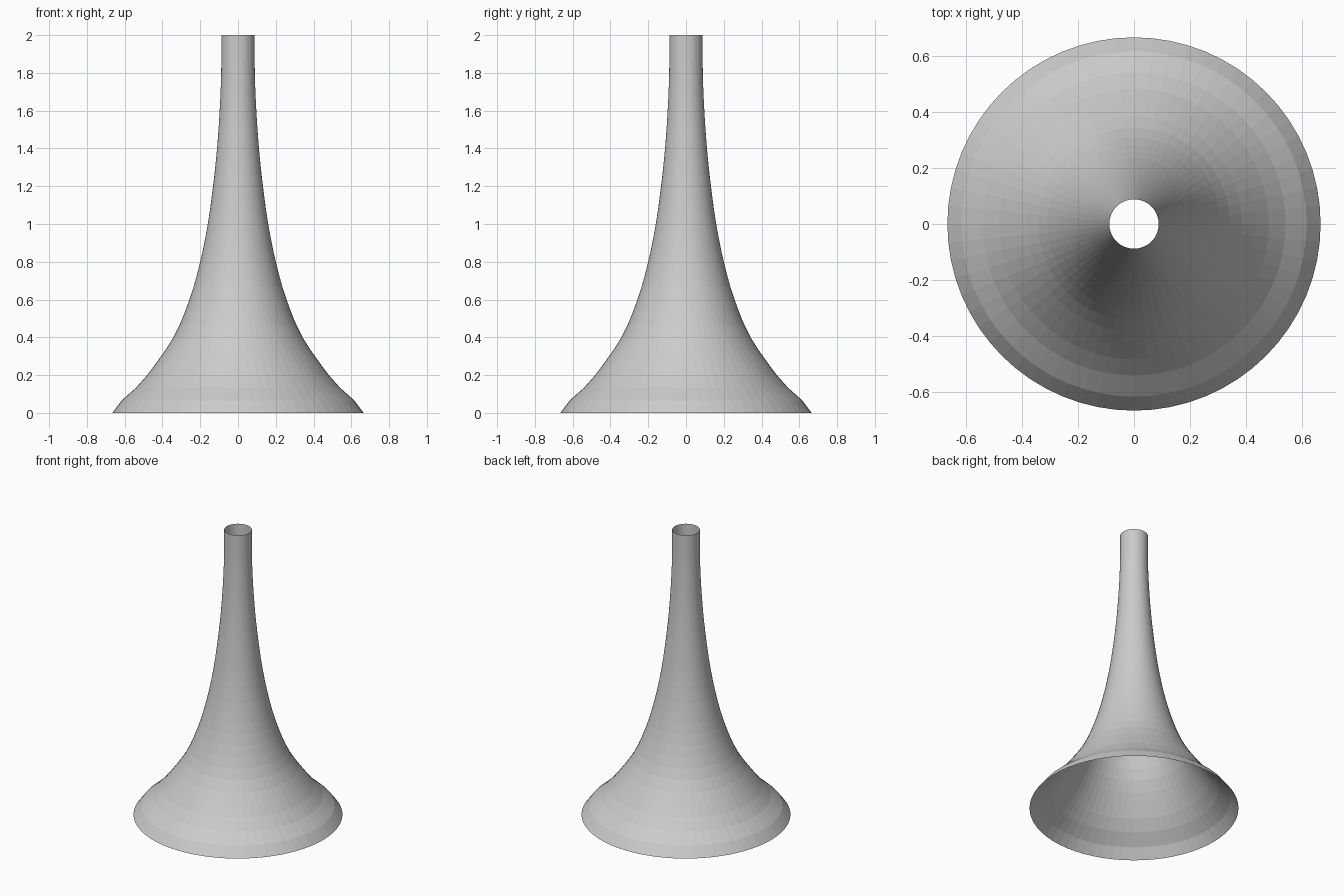
import bpy, bmesh
from math import sin, cos, pi

if "Cube" in bpy.data.objects:
    bpy.data.objects.remove(bpy.data.objects["Cube"])

SEGMENTS = 64
STEPS = 30

# Flare profile: (height, radius)
PROFILE = [(0.0667, 0.615), (0.1333, 0.54), (0.2, 0.481), (0.4, 0.342), (0.6, 0.257),
           (0.8, 0.2), (1.0, 0.16), (1.2, 0.132), (1.4, 0.111),
           (1.6, 0.097), (1.8, 0.089), (2.0, 0.088)]


def radius_at(z):
    """Smooth Hermite interpolation through the profile."""
    n = len(PROFILE)

    def slope(i):
        a, b = PROFILE[max(i - 1, 0)], PROFILE[min(i + 1, n - 1)]
        return (b[1] - a[1]) / (b[0] - a[0])

    i = max(k for k in range(n - 1) if PROFILE[k][0] <= z + 1e-3)
    (z0, r0), (z1, r1) = PROFILE[i], PROFILE[i + 1]
    h = z1 - z0
    t = min(max((z - z0) / h, 0), 1)
    return ((2*t**3 - 3*t**2 + 1) * r0 + (t**3 - 2*t**2 + t) * h * slope(i)
            + (3*t**2 - 2*t**3) * r1 + (t**3 - t**2) * h * slope(i + 1))


# Open horn shell: steeper rim band, then the flaring bell and neck
rings = [(0.0, 0.665)]
rings += [(2 * k / STEPS, radius_at(2 * k / STEPS)) for k in range(1, STEPS + 1)]

bm = bmesh.new()
loops = []
for z, r in rings:
    loops.append([bm.verts.new((r * cos(2*pi*s/SEGMENTS), r * sin(2*pi*s/SEGMENTS), z))
                  for s in range(SEGMENTS)])
for low, high in zip(loops, loops[1:]):
    for s in range(SEGMENTS):
        t = (s + 1) % SEGMENTS
        bm.faces.new((low[s], low[t], high[t], high[s]))

mesh = bpy.data.meshes.new("horn_bell")
bm.to_mesh(mesh)
bm.free()
horn = bpy.data.objects.new("horn_bell", mesh)
bpy.context.collection.objects.link(horn)
